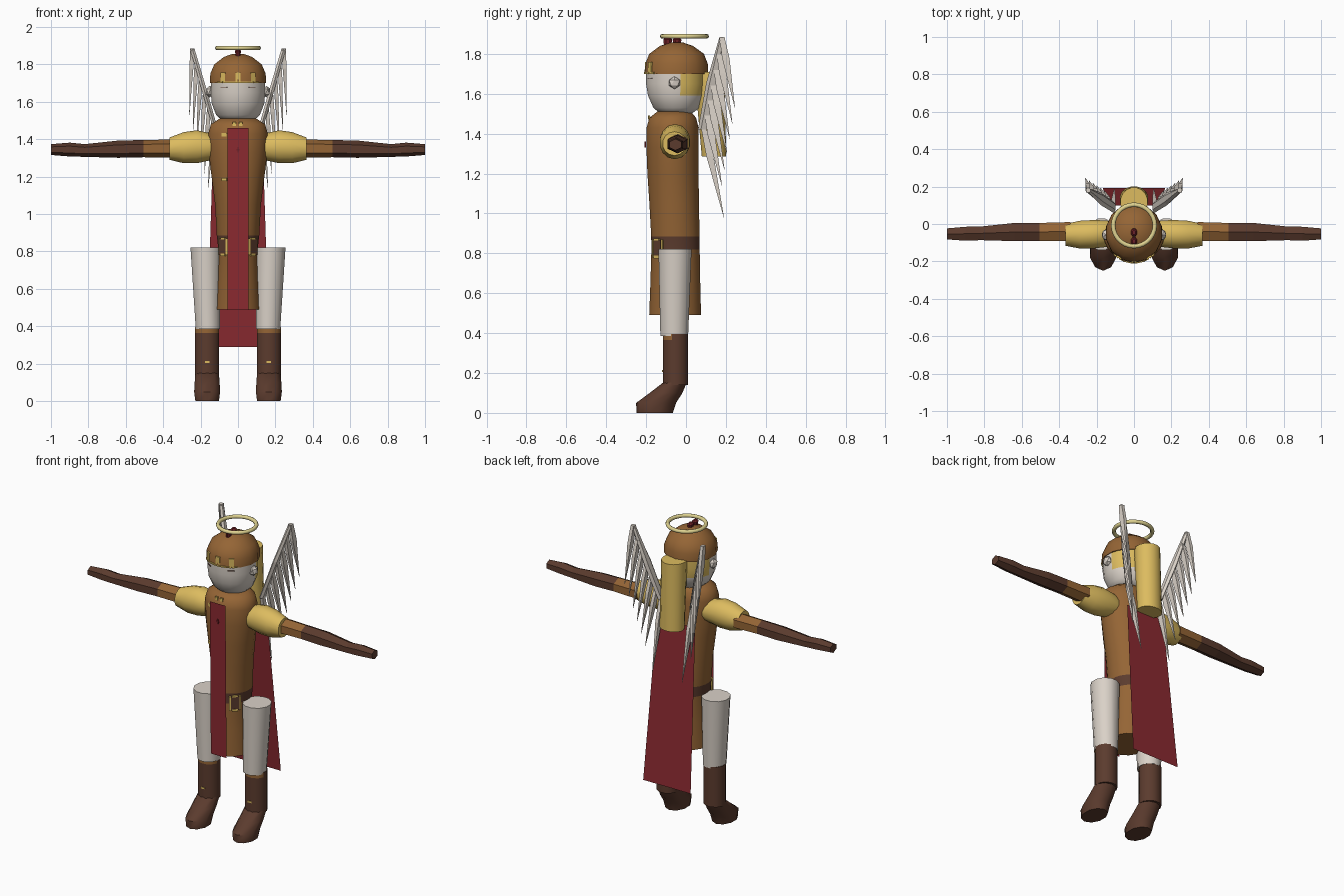
import bpy, bmesh, math
from mathutils import Vector, Matrix

cube = bpy.data.objects.get("Cube")
if cube:
    bpy.data.objects.remove(cube, do_unlink=True)


def material(name, rgb):
    m = bpy.data.materials.new(name)
    m.use_nodes = True
    m.diffuse_color = (*rgb, 1)
    m.node_tree.nodes["Principled BSDF"].inputs["Base Color"].default_value = (*rgb, 1)
    return m


TAN = material("tan_leather", (0.30, 0.13, 0.036))
DARK = material("dark_leather", (0.105, 0.044, 0.027))
GOLD = material("gold_cloth", (0.72, 0.50, 0.115))
WHITE = material("off_white", (0.70, 0.64, 0.575))
RED = material("red_cloth", (0.26, 0.023, 0.03))
MAROON = material("maroon", (0.16, 0.015, 0.02))
HALO = material("pale_gold", (0.74, 0.65, 0.28))


def finish(name, bm, mats, rule=None, smooth=50):
    bmesh.ops.recalc_face_normals(bm, faces=bm.faces)
    if rule:
        for f in bm.faces:
            f.material_index = rule(f.calc_center_median())
    me = bpy.data.meshes.new(name)
    bm.to_mesh(me)
    bm.free()
    for m in mats:
        me.materials.append(m)
    ob = bpy.data.objects.new(name, me)
    bpy.context.collection.objects.link(ob)
    if smooth:
        bpy.ops.object.select_all(action='DESELECT')
        bpy.context.view_layer.objects.active = ob
        ob.select_set(True)
        bpy.ops.object.shade_smooth_by_angle(angle=math.radians(smooth))
    return ob


def loft(name, rings, n, mats, u=(1, 0, 0), v=(0, 1, 0), rule=None, smooth=50):
    """Skin elliptical rings given as (centre, radius along u, radius along v)."""
    bm = bmesh.new()
    u, v = Vector(u), Vector(v)
    loops = []
    for c, ru, rv in rings:
        angles = [2 * math.pi * (i + 0.5) / n for i in range(n)]
        loops.append([bm.verts.new(Vector(c) + u * ru * math.cos(a) + v * rv * math.sin(a))
                      for a in angles])
    for a, b in zip(loops, loops[1:]):
        for i in range(n):
            j = (i + 1) % n
            bm.faces.new((a[i], a[j], b[j], b[i]))
    bm.faces.new(loops[0])
    bm.faces.new(loops[-1])
    return finish(name, bm, mats, rule, smooth)


def upright(profile):
    """Turn (z, half width, front y, back y) rows into rings."""
    return [((0, (f + b) / 2, z), w, (b - f) / 2) for z, w, f, b in profile]


def box(name, loc, size, mat, turn=0):
    bm = bmesh.new()
    mtx = (Matrix.Translation(loc) @ Matrix.Rotation(turn, 4, 'Z')
           @ Matrix.Diagonal((*size, 1)))
    bmesh.ops.create_cube(bm, size=1, matrix=mtx)
    return finish(name, bm, [mat], smooth=0)


def sheet(name, top, bottom, mat):
    """Flat cloth panel between two (z, y, half width) edges."""
    bm = bmesh.new()
    (z0, y0, w0), (z1, y1, w1) = top, bottom
    corners = ((-w0, y0, z0), (w0, y0, z0), (w1, y1, z1), (-w1, y1, z1))
    bm.faces.new([bm.verts.new(c) for c in corners])
    return finish(name, bm, [mat], smooth=0)


def trim(name, x, z, w, h, rx, ry, cy, mat=GOLD):
    """Small plate lying on the front of an elliptical body."""
    k = math.sqrt(max(0, 1 - (x / rx) ** 2))
    turn = math.atan2(x / rx ** 2, k / ry)
    return box(name, (x, cy - ry * k, z), (w, 0.009, h), mat, turn)


# Tunic with belt
loft("tunic", upright([
    (0.49, 0.123, -0.186, 0.077), (0.65, 0.114, -0.18, 0.073), (0.82, 0.107, -0.175, 0.07),
    (0.885, 0.115, -0.176, 0.07), (1.05, 0.124, -0.185, 0.066), (1.2, 0.143, -0.195, 0.065),
    (1.33, 0.159, -0.2, 0.065), (1.43, 0.161, -0.199, 0.064), (1.48, 0.147, -0.185, 0.052),
    (1.51, 0.1, -0.145, 0.025)]), 20, [TAN, DARK],
    rule=lambda c: int(0.82 < c.z < 0.885))

# Head, back hair and helmet
loft("head", upright([
    (1.5, 0.085, -0.13, 0.03), (1.53, 0.118, -0.165, 0.07), (1.59, 0.142, -0.192, 0.09),
    (1.65, 0.147, -0.202, 0.098), (1.71, 0.147, -0.202, 0.098)]), 20, [WHITE, GOLD],
    rule=lambda c: int(c.z > 1.59 and c.y > -0.02))
loft("helmet", upright([
    (1.70, 0.153, -0.209, 0.112), (1.75, 0.152, -0.204, 0.109), (1.80, 0.13, -0.184, 0.09),
    (1.84, 0.078, -0.13, 0.035), (1.857, 0.03, -0.075, -0.015)]), 14, [TAN])
for x in (-0.08, 0, 0.08):
    trim("helmet_crest", x, 1.733, 0.028, 0.05, 0.151, 0.154, -0.048)
for i in range(-3, 4):
    trim("helmet_band", i * 0.032, 1.704, 0.034, 0.008, 0.152, 0.158, -0.048)
for s in (-1, 1):
    trim("brow", s * 0.075, 1.678, 0.04, 0.004, 0.147, 0.149, -0.051, DARK)

# Hanging hair roll at the back
loft("hair_roll", [((0, 0.118, 1.71), 0.074, 0.078), ((0, 0.14, 1.285), 0.077, 0.062)],
     16, [GOLD])

# Halo and helmet knob
bpy.ops.mesh.primitive_torus_add(location=(0, -0.008, 1.888), major_radius=0.111,
                                 minor_radius=0.012, major_segments=28, minor_segments=8)
halo = bpy.context.object
halo.name = "halo"
halo.data.materials.append(HALO)
bpy.ops.object.shade_smooth_by_angle(angle=math.radians(50))
for y in (-0.045, -0.092):
    loft("helmet_knob", [((0, y, 1.845), 0.014, 0.02), ((0, y, 1.872), 0.017, 0.024),
                         ((0, y, 1.882), 0.009, 0.013)], 8, [MAROON], smooth=0)

# Front tabard with its small mark, and cape
sheet("tabard", (1.46, -0.204, 0.055), (0.488, -0.194, 0.055), RED)
for w, h in ((0.008, 0.03), (0.018, 0.008)):
    box("tabard_mark", (0, -0.204, 1.345), (w, 0.006, h), MAROON)
sheet("cape", (1.3, 0.1, 0.135), (0.29, 0.192, 0.167), RED)

# Gold tunic trim and belt pouches
for x in (-0.02, 0.015):
    trim("collar_stud", x, 1.482, 0.018, 0.02, 0.145, 0.12, -0.066)
for z in (1.425, 1.185):
    trim("side_clasp", -0.073, z, 0.03, 0.018, 0.145, 0.132, -0.066)
for s in (-1, 1):
    trim("belt_pouch", s * 0.08, 0.825, 0.05, 0.085, 0.114, 0.125, -0.053, DARK)
    for dx, dz, w, h in ((-0.021, 0, 0.011, 0.09), (0.018, 0, 0.011, 0.09),
                         (0, -0.043, 0.034, 0.014), (0, 0.045, 0.034, 0.01)):
        trim("pouch_trim", s * (0.08 + dx), 0.825 + dz, w, h, 0.115, 0.13, -0.053)

# Limbs, ears and wings on each side
for s, side in ((-1, "right"), (1, "left")):
    def sleeve_ring(x, y, z, ry, rz):
        return ((s * x, y, z), ry, rz)

    across = dict(u=(0, 1, 0), v=(0, 0, 1))
    loft(side + "_sleeve", [sleeve_ring(*r) for r in (
        (0.12, -0.05, 1.355, 0.065, 0.06), (0.15, -0.052, 1.36, 0.073, 0.073),
        (0.22, -0.055, 1.36, 0.078, 0.088), (0.29, -0.057, 1.355, 0.076, 0.083),
        (0.365, -0.058, 1.35, 0.06, 0.06))], 14, [GOLD], **across)
    loft(side + "_arm", [sleeve_ring(*r) for r in (
        (0.34, -0.04, 1.35, 0.058, 0.049), (0.505, -0.042, 1.35, 0.055, 0.046),
        (0.64, -0.043, 1.347, 0.056, 0.046), (0.82, -0.05, 1.34, 0.042, 0.034),
        (0.9, -0.052, 1.345, 0.043, 0.037), (1.0, -0.053, 1.345, 0.034, 0.029))],
        6, [TAN, DARK], rule=lambda c: int(abs(c.x) > 0.505), smooth=0, **across)

    leg_x = s * 0.165
    loft(side + "_thigh", [((s * 0.173, -0.055, 0.822), 0.084, 0.086),
                           ((s * 0.161, -0.059, 0.385), 0.067, 0.072)], 12, [WHITE])
    loft(side + "_boot", [((leg_x, -0.053, z), 0.067, 0.065) for z in (0.395, 0.365, 0.14)],
         12, [DARK, TAN], rule=lambda c: int(c.z > 0.37 and c.y < -0.055))
    box(side + "_boot_stud", (leg_x, -0.116, 0.21), (0.025, 0.008, 0.01), GOLD)
    loft(side + "_foot", [((leg_x, y, z), w, d) for z, y, w, d in (
        (0, -0.157, 0.066, 0.091), (0.05, -0.15, 0.073, 0.1),
        (0.1, -0.1, 0.07, 0.082), (0.155, -0.053, 0.066, 0.058))], 10, [DARK])

    bm = bmesh.new()
    bmesh.ops.create_icosphere(bm, subdivisions=1, radius=0.032, matrix=Matrix.Translation(
        (s * 0.152, -0.058, 1.655)) @ Matrix.Diagonal((0.7, 1, 1, 1)))
    finish(side + "_ear", bm, [WHITE], smooth=0)

    # Wing spar with hanging spike feathers, the innermost one longest
    inner, outer = Vector((s * 0.11, 0.09, 1.42)), Vector((s * 0.245, 0.18, 1.885))
    loft(side + "_wing_spar", [(inner, 0.014, 0.03), (inner.lerp(outer, 0.5), 0.016, 0.034),
                               (outer, 0.014, 0.012)], 6, [WHITE], smooth=0)
    low, high = Vector((s * 0.16, 0.18, 1.14)), Vector((s * 0.26, 0.245, 1.53))
    tips = [Vector((s * 0.105, 0.19, 0.98))] + [low.lerp(high, i / 5) for i in range(6)]
    for i, tip in enumerate(tips):
        root = inner.lerp(outer, i / 6)
        loft(side + "_feather", [(root, 0.014, 0.018), (root.lerp(tip, 0.3), 0.015, 0.026),
                                 (tip, 0.001, 0.001)], 4, [WHITE], smooth=0)
